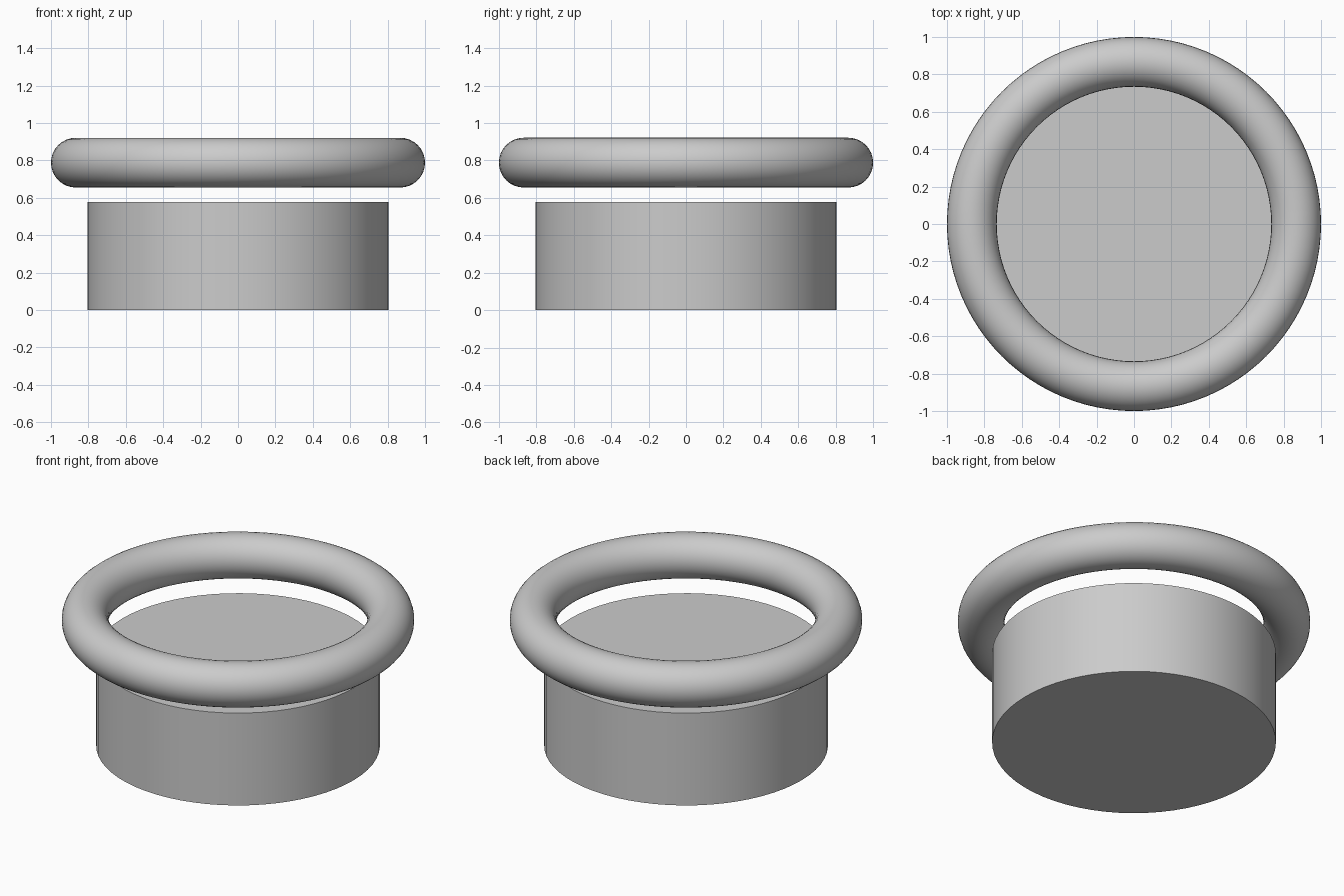
import bpy
import math

cube = bpy.data.objects.get("Cube")
if cube:
    bpy.data.objects.remove(cube, do_unlink=True)

# Single grey finish
grey = bpy.data.materials.new("light_grey")
grey.use_nodes = True
colour = (0.6, 0.6, 0.6, 1)
grey.diffuse_color = colour
grey.node_tree.nodes["Principled BSDF"].inputs["Base Color"].default_value = colour


def finish(name):
    obj = bpy.context.object
    obj.name = name
    obj.data.materials.append(grey)
    bpy.ops.object.shade_smooth_by_angle(angle=math.radians(40))


# Solid round base
height = 0.578
bpy.ops.mesh.primitive_cylinder_add(vertices=64, radius=0.805, depth=height,
                                    location=(0, 0, height / 2))
finish("base_drum")

# Ring floating above the base
tube = 0.133
bpy.ops.mesh.primitive_torus_add(major_radius=1 - tube, minor_radius=tube,
                                 major_segments=96, minor_segments=32,
                                 location=(0, 0, 0.788))
finish("floating_ring")
